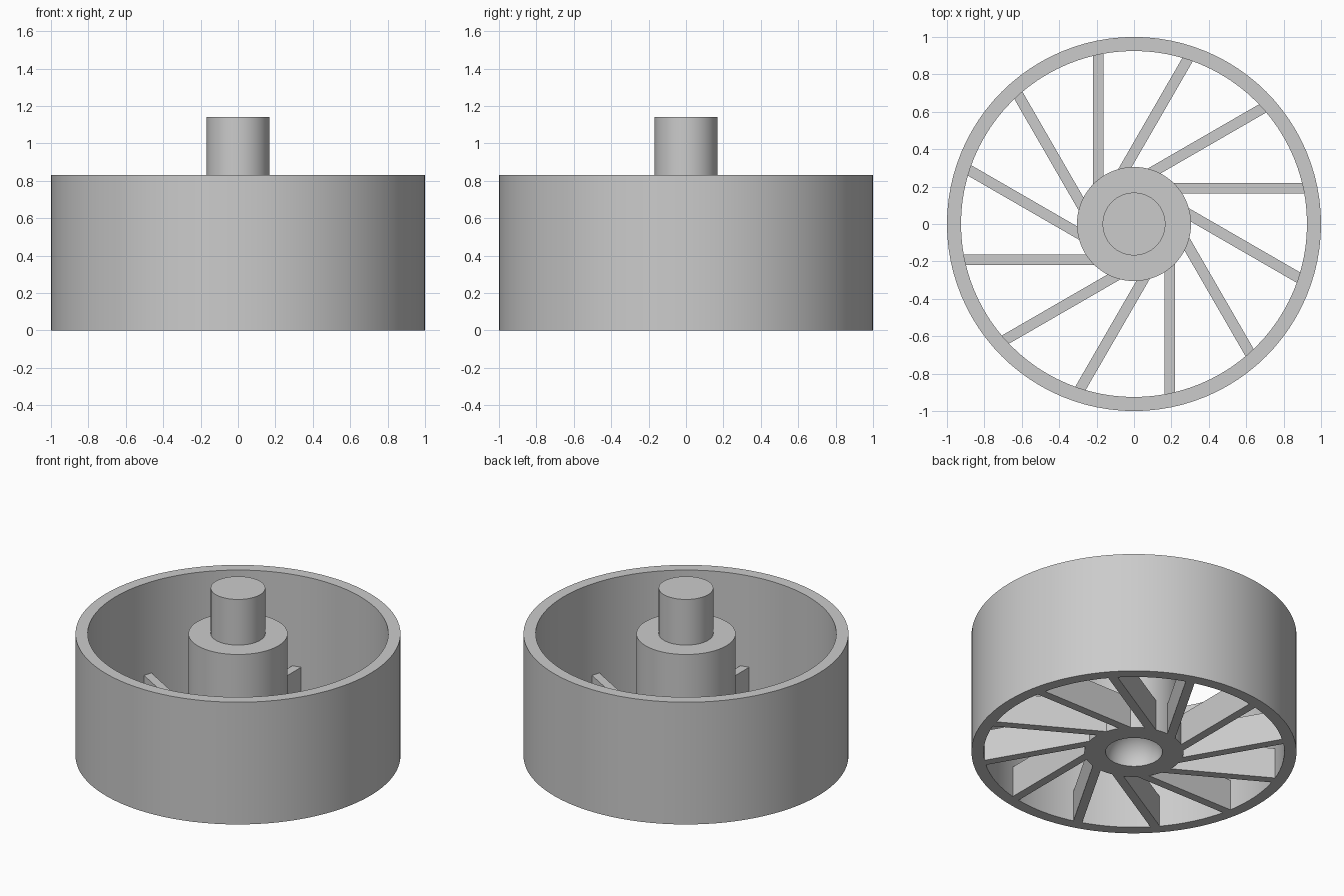
import bpy, bmesh, math
from mathutils import Matrix, Vector

if "Cube" in bpy.data.objects:
    bpy.data.objects.remove(bpy.data.objects["Cube"], do_unlink=True)

SEGMENTS = 96
BLADES = 12

grey = bpy.data.materials.new("plain grey")
grey.use_nodes = True
colour = (0.6, 0.6, 0.6, 1)
grey.diffuse_color = colour
grey.node_tree.nodes["Principled BSDF"].inputs["Base Color"].default_value = colour


def add_object(name, bm):
    """Turn a bmesh into a named, smooth-by-angle object."""
    bmesh.ops.remove_doubles(bm, verts=bm.verts, dist=1e-5)
    bmesh.ops.recalc_face_normals(bm, faces=bm.faces)
    mesh = bpy.data.meshes.new(name)
    bm.to_mesh(mesh)
    bm.free()
    mesh.materials.append(grey)
    obj = bpy.data.objects.new(name, mesh)
    bpy.context.collection.objects.link(obj)
    bpy.ops.object.select_all(action='DESELECT')
    obj.select_set(True)
    bpy.context.view_layer.objects.active = obj
    bpy.ops.object.shade_smooth_by_angle(angle=math.radians(30))
    return obj


def revolve(name, profile, closed=False):
    """Spin an (r, z) profile about the z axis."""
    bm = bmesh.new()
    verts = [bm.verts.new((r, 0, z)) for r, z in profile]
    edges = [bm.edges.new(pair) for pair in zip(verts, verts[1:])]
    if closed:
        edges.append(bm.edges.new((verts[-1], verts[0])))
    bmesh.ops.spin(bm, geom=verts + edges, cent=(0, 0, 0), axis=(0, 0, 1),
                   angle=math.tau, steps=SEGMENTS, use_merge=True)
    return add_object(name, bm)


# Outer rim
rim_height, rim_inner = 0.83, 0.925
revolve("outer_rim", [(rim_inner, 0), (1, 0), (1, rim_height),
                      (rim_inner, rim_height)], closed=True)

# Hub with its shaft above and a round hollow underneath
hub_r, shaft_r, shaft_top = 0.305, 0.168, 1.14
hollow_r, steps = 0.175, 12
hollow = [(hollow_r * math.sin(a), hollow_r * math.cos(a))
          for a in (math.pi / 2 * i / steps for i in range(steps + 1))]
revolve("hub_and_shaft", hollow + [(hub_r, 0), (hub_r, rim_height),
                                   (shaft_r, rim_height),
                                   (shaft_r, shaft_top), (0, shaft_top)])

# Slanted blades joining the hub to the rim, each set off to one side
start, end = Vector((0.2, 0.163, 0)), Vector((0.915, 0.22, 0.21))
size, centre = end - start, (start + end) / 2
for i in range(BLADES):
    bm = bmesh.new()
    matrix = (Matrix.Rotation(math.tau * i / BLADES, 4, 'Z')
              @ Matrix.Translation(centre) @ Matrix.Diagonal((*size, 1)))
    bmesh.ops.create_cube(bm, size=1, matrix=matrix)
    add_object(f"blade_{i + 1}", bm)
